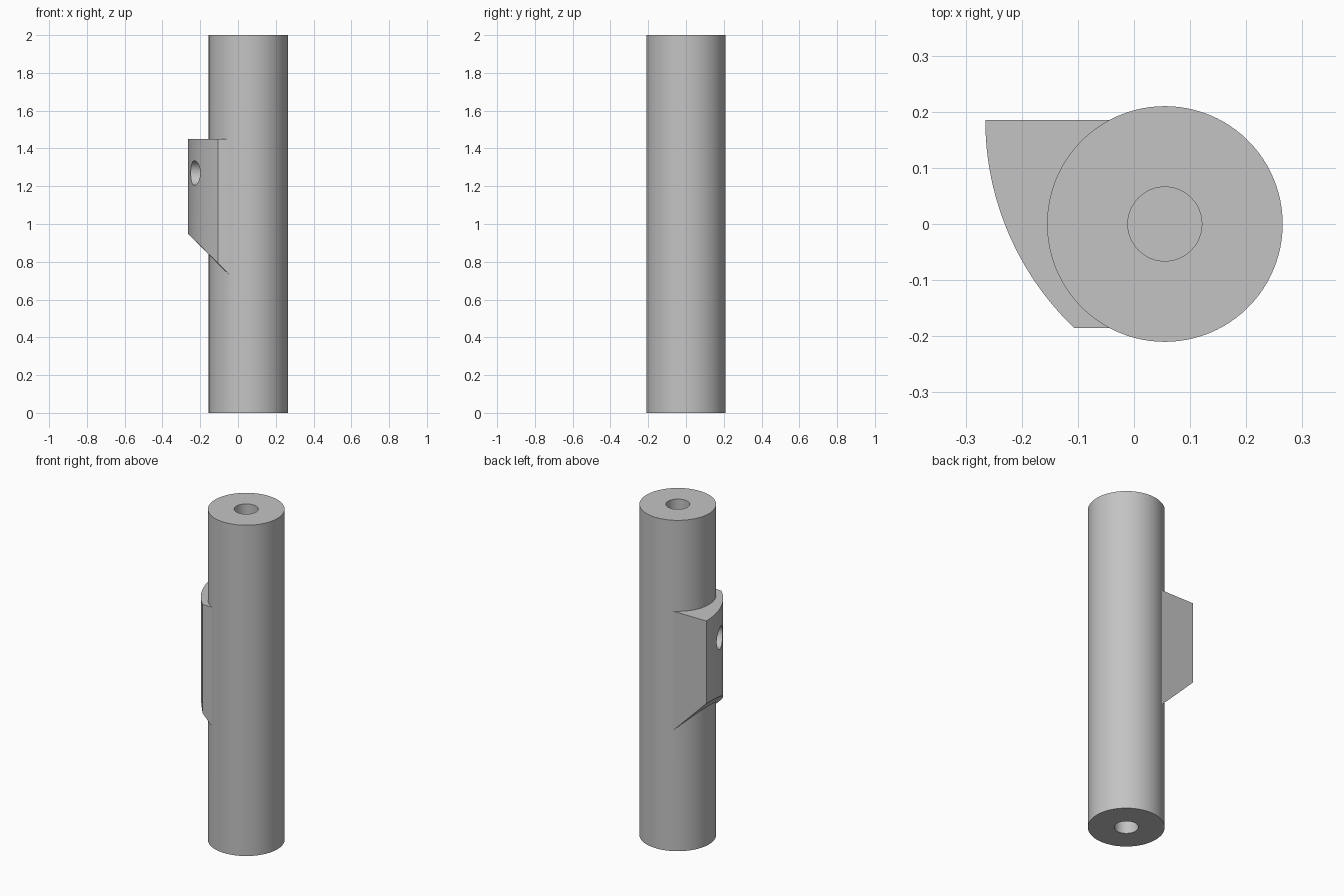
import bpy, bmesh, math
from mathutils import Vector

if "Cube" in bpy.data.objects:
    bpy.data.objects.remove(bpy.data.objects["Cube"], do_unlink=True)

AXIS_X, RADIUS, HEIGHT = 0.055, 0.21, 2.0
BORE_R, BORE_DEPTH = 0.066, 0.4

steel = bpy.data.materials.new("plain grey steel")
steel.use_nodes = True
GREY = (0.55, 0.55, 0.55, 1)
steel.diffuse_color = GREY
steel.node_tree.nodes["Principled BSDF"].inputs["Base Color"].default_value = GREY


def cylinder(name, radius, start, end, sides=96):
    """Capped cylinder running from start to end."""
    start, end = Vector(start), Vector(end)
    span = end - start
    bpy.ops.mesh.primitive_cylinder_add(
        vertices=sides, radius=radius, depth=span.length, location=(start + end) / 2,
        rotation=span.to_track_quat('Z', 'Y').to_euler())
    obj = bpy.context.object
    obj.name = name
    obj.data.materials.append(steel)
    return obj


def boolean(target, tool, operation):
    """Combine tool into target and remove the tool."""
    bpy.ops.object.select_all(action='DESELECT')
    bpy.context.view_layer.objects.active = target
    target.select_set(True)
    mod = target.modifiers.new(operation.lower(), 'BOOLEAN')
    mod.operation, mod.solver, mod.object = operation, 'EXACT', tool
    bpy.ops.object.modifier_apply(modifier=mod.name)
    bpy.data.objects.remove(tool, do_unlink=True)


def curved_lug():
    """Lug with an arc face, a flat top and a 45 degree underside."""
    half_y, outer_x, inner_x, arc_r = 0.185, -0.265, 0.0, 0.512
    sweep = math.asin(2 * half_y / arc_r)
    steps = 24
    outline = [(inner_x, -half_y), (inner_x, half_y)]
    for i in range(steps + 1):
        a = sweep * i / steps
        outline.append((outer_x + arc_r * (1 - math.cos(a)), half_y - arc_r * math.sin(a)))
    bm = bmesh.new()
    top = [bm.verts.new((x, y, 1.45)) for x, y in outline]
    low = [bm.verts.new((x, y, 0.95 - (x - outer_x))) for x, y in outline]
    bm.faces.new(top)
    bm.faces.new(low[::-1])
    for i in range(len(outline)):
        j = (i + 1) % len(outline)
        bm.faces.new((top[i], low[i], low[j], top[j]))
    bmesh.ops.recalc_face_normals(bm, faces=bm.faces)
    mesh = bpy.data.meshes.new("curved_lug")
    bm.to_mesh(mesh)
    bm.free()
    mesh.materials.append(steel)
    obj = bpy.data.objects.new("curved_lug", mesh)
    bpy.context.collection.objects.link(obj)
    return obj


# Barrel with the lug merged into its side
barrel = cylinder("hinge_barrel", RADIUS, (AXIS_X, 0, 0), (AXIS_X, 0, HEIGHT))
boolean(barrel, curved_lug(), 'UNION')

# Blind bores in both ends
for end, inward in ((0, 1), (HEIGHT, -1)):
    bore = cylinder("bore_cutter", BORE_R, (AXIS_X, 0, end - inward * 0.1),
                    (AXIS_X, 0, end + inward * BORE_DEPTH), 48)
    boolean(barrel, bore, 'DIFFERENCE')

# Cross hole through the curved face of the lug
hole = cylinder("cross_hole_cutter", 0.065, (-0.4, 0, 1.27), (0.0, 0, 1.27), 48)
boolean(barrel, hole, 'DIFFERENCE')

bpy.ops.object.shade_smooth_by_angle(angle=math.radians(25))
